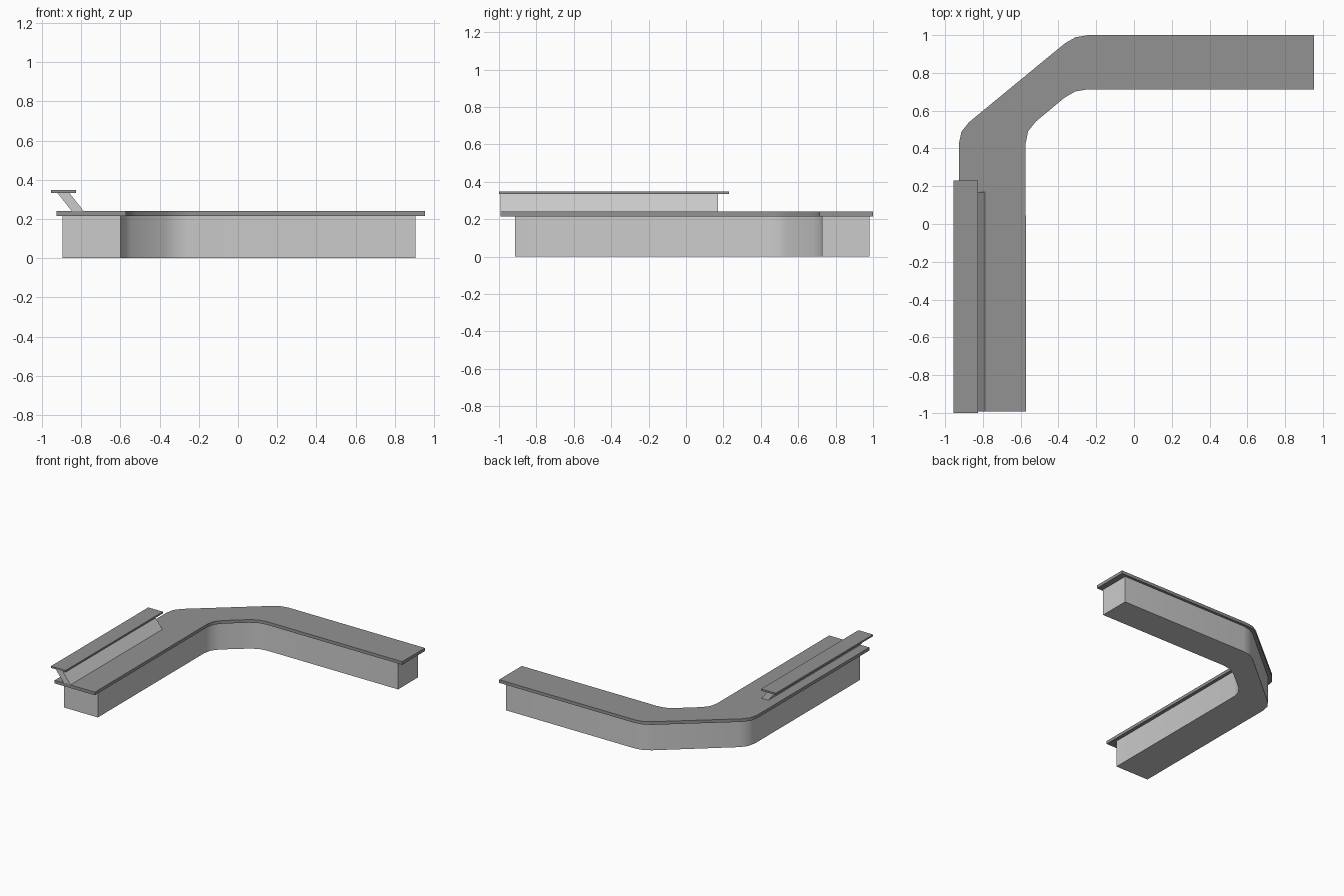
import bpy, bmesh, math
from mathutils import Vector

if "Cube" in bpy.data.objects:
    bpy.data.objects.remove(bpy.data.objects["Cube"])


def grey(name, value):
    mat = bpy.data.materials.new(name)
    mat.diffuse_color = (value, value, value, 1)
    mat.use_nodes = True
    mat.node_tree.nodes["Principled BSDF"].inputs["Base Color"].default_value = mat.diffuse_color
    return mat


dark = grey("dark_grey", 0.29)
mid = grey("mid_grey", 0.56)


def prism(name, outline, extrude, mat, smooth=False):
    """Closed solid made by sweeping a 3D outline along a vector."""
    bm = bmesh.new()
    face = bm.faces.new([bm.verts.new(p) for p in outline])
    res = bmesh.ops.extrude_face_region(bm, geom=[face], use_keep_orig=True)
    verts = [g for g in res["geom"] if isinstance(g, bmesh.types.BMVert)]
    bmesh.ops.translate(bm, verts=verts, vec=extrude)
    bmesh.ops.recalc_face_normals(bm, faces=bm.faces)
    mesh = bpy.data.meshes.new(name)
    bm.to_mesh(mesh)
    bm.free()
    mesh.materials.append(mat)
    obj = bpy.data.objects.new(name, mesh)
    bpy.context.collection.objects.link(obj)
    if smooth:
        bpy.ops.object.select_all(action='DESELECT')
        obj.select_set(True)
        bpy.context.view_layer.objects.active = obj
        bpy.ops.object.shade_smooth_by_angle(angle=math.radians(30))
    return obj


def rounded_corner(prev, corner, nxt, cut, segments=2):
    """Points of a soft bend replacing a sharp corner."""
    p, c, n = Vector(prev), Vector(corner), Vector(nxt)
    a = c + (p - c).normalized() * cut
    b = c + (n - c).normalized() * cut
    ts = [i / segments for i in range(segments + 1)]
    return [a * (1 - t) ** 2 + c * (2 * t * (1 - t)) + b * t ** 2 for t in ts]


def counter_outline(corners, z, cut):
    """Corners 1, 2, 5 and 6 are the bends; the others stay sharp."""
    pts = []
    for i, c in enumerate(corners):
        if i in (1, 2, 5, 6):
            pts += rounded_corner(corners[i - 1], c, corners[(i + 1) % 8], cut)
        else:
            pts.append(Vector(c))
    return [(p.x, p.y, z) for p in pts]


# Counter body
body = [(-0.897, -0.915), (-0.897, 0.48), (-0.30, 0.98), (0.907, 0.98),
        (0.907, 0.728), (-0.322, 0.728), (-0.60, 0.502), (-0.60, -0.915)]
prism("counter_body", counter_outline(body, 0, 0.07), (0, 0, 0.217), mid, True)

# Overhanging worktop
top = [(-0.927, -0.993), (-0.927, 0.495), (-0.313, 1.0), (0.954, 1.0),
       (0.954, 0.713), (-0.315, 0.713), (-0.574, 0.497), (-0.571, -0.993)]
prism("worktop", counter_outline(top, 0.215, 0.07), (0, 0, 0.025), dark, True)

# Slanted shelf support, profile swept along y
support = [(-0.847, 0.238), (-0.786, 0.238), (-0.863, 0.336), (-0.924, 0.336)]
prism("shelf_support", [(x, -0.992, z) for x, z in support], (0, 1.162, 0), mid)

# Raised transaction shelf
shelf = [(-0.955, 0.334), (-0.826, 0.334), (-0.826, 0.348), (-0.955, 0.348)]
prism("raised_shelf", [(x, -1.0, z) for x, z in shelf], (0, 1.23, 0), dark)
